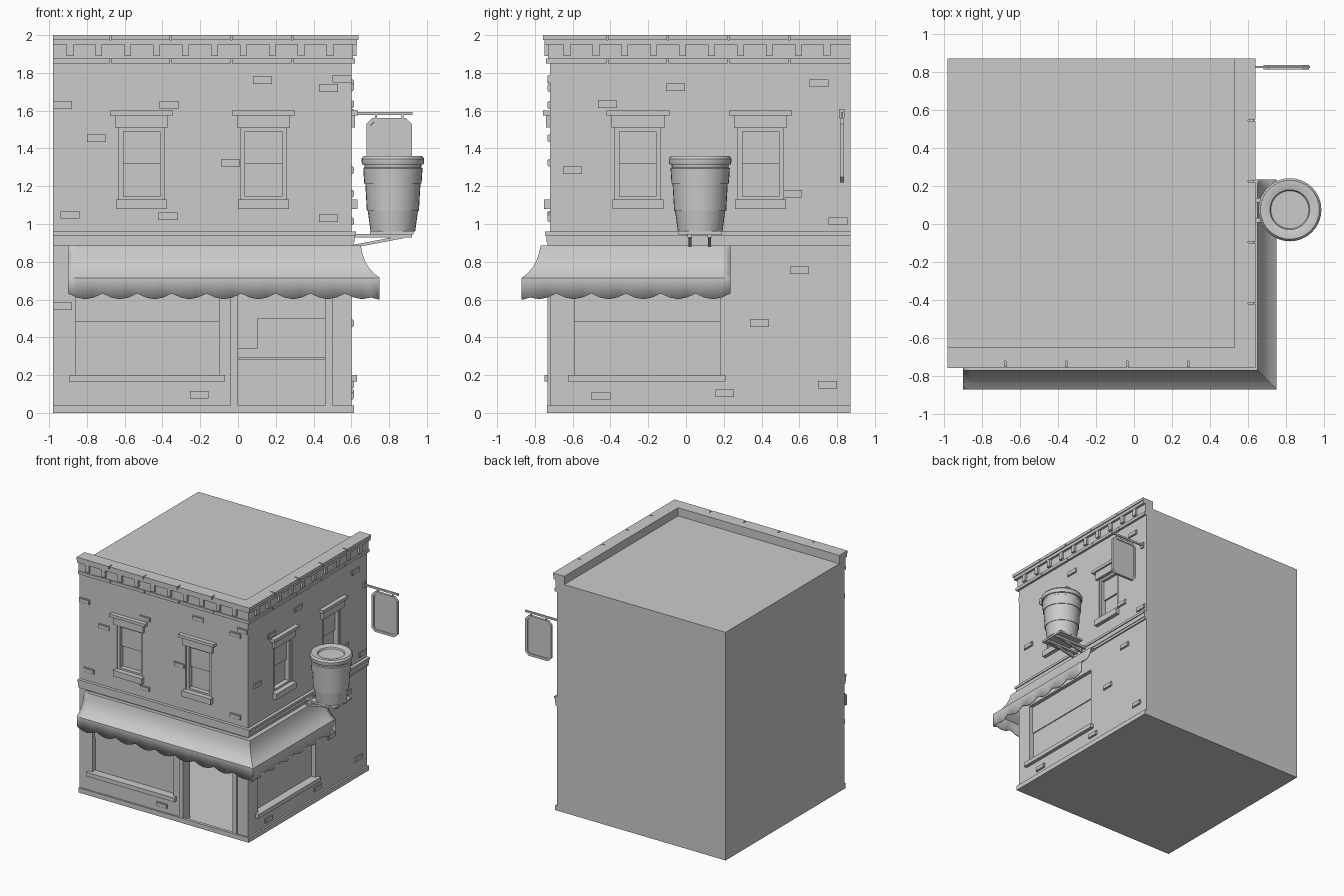
import bpy, bmesh, math
from mathutils import Vector

if "Cube" in bpy.data.objects:
    bpy.data.objects.remove(bpy.data.objects["Cube"])

# Single grey material
grey = bpy.data.materials.new("plain_grey")
grey.use_nodes = True
colour = (0.6, 0.6, 0.6, 1)
grey.diffuse_color = colour
grey.node_tree.nodes["Principled BSDF"].inputs["Base Color"].default_value = colour

LEFT, BACK, FRONT, RIGHT = -0.98, 0.87, -0.72, 0.60


def finish(name, bm):
    bmesh.ops.recalc_face_normals(bm, faces=bm.faces)
    mesh = bpy.data.meshes.new(name)
    bm.to_mesh(mesh)
    bm.free()
    mesh.materials.append(grey)
    ob = bpy.data.objects.new(name, mesh)
    bpy.context.collection.objects.link(ob)
    return ob


def box(name, x0, x1, y0, y1, z0, z1):
    bm = bmesh.new()
    bmesh.ops.create_cube(bm, size=1)
    for v in bm.verts:
        v.co = ((x0, x1)[v.co.x > 0], (y0, y1)[v.co.y > 0], (z0, z1)[v.co.z > 0])
    return finish(name, bm)


def wall_box(name, side, u0, u1, z0, z1, inner, outer):
    """Box on a street wall; inner and outer are distances out from the wall."""
    if side == "front":
        return box(name, u0, u1, FRONT - outer, FRONT - inner, z0, z1)
    return box(name, RIGHT + inner, RIGHT + outer, u0, u1, z0, z1)


def band(name, z0, z1, out):
    """Moulding that wraps both street walls."""
    wall_box(name + "_front", "front", LEFT, RIGHT + out, z0, z1, -0.01, out)
    wall_box(name + "_right", "right", FRONT, BACK, z0, z1, -0.01, out)


def split_band(name, z0, z1, out):
    """Moulding cut into lengths with narrow joints."""
    for side, start, end, joint in (("front", LEFT, RIGHT + out, -0.677),
                                    ("right", FRONT - out, BACK, -0.417)):
        edges = [start] + [joint + 0.321 * i for i in range(4)] + [end]
        for a, b in zip(edges, edges[1:]):
            wall_box(name, side, a + 0.004 * (a != start), b - 0.004 * (b != end), z0, z1, -0.01, out)


# Building body with parapet
body = box("building_body", LEFT, RIGHT, FRONT, BACK, 0, 1.93)
box("parapet_front", LEFT, RIGHT, FRONT, -0.65, 1.9, 2)
box("parapet_right", 0.53, RIGHT, FRONT, BACK, 1.9, 2)

# Openings: shop room, doorway and windows
shop_windows = [("front", -0.86, -0.10), ("right", -0.59, 0.18)]
upper_windows = [("front", -0.51), ("front", 0.135), ("right", -0.255), ("right", 0.395)]
cutters = [box("room_cutter", -0.85, 0.50, -0.64, 0.7, 0.012, 0.82),
           box("door_cutter", 0, 0.46, -0.8, -0.6, 0.012, 0.70)]
for side, a, b in shop_windows:
    cutters.append(wall_box("window_cutter", side, a, b, 0.2, 0.72, -0.04, 0.1))
for side, c in upper_windows:
    cutters.append(wall_box("window_cutter", side, c - 0.12, c + 0.12, 1.13, 1.51, -0.05, 0.1))
for cutter in cutters:
    cutter.hide_render = True
    mod = body.modifiers.new("cut", "BOOLEAN")
    mod.operation, mod.solver, mod.object = "DIFFERENCE", "EXACT", cutter
bpy.context.view_layer.update()
result = bpy.data.meshes.new_from_object(body.evaluated_get(bpy.context.evaluated_depsgraph_get()))
body.modifiers.clear()
body.data = result
for cutter in cutters:
    bpy.data.objects.remove(cutter)

# Shop window sills and sashes
for side, a, b in shop_windows:
    wall_box("shop_sill", side, a - 0.035, b + 0.03, 0.165, 0.2, -0.01, 0.03)
    wall_box("shop_upper_pane", side, a, b, 0.48, 0.72, -0.045, -0.032)

# Upper windows
for side, c in upper_windows:
    for s in (-1, 1):
        u0, u1 = sorted((c + s * 0.12, c + s * 0.097))
        wall_box("window_jamb", side, u0, u1, 1.13, 1.51, -0.05, -0.01)
    wall_box("window_bottom_rail", side, c - 0.1, c + 0.1, 1.13, 1.145, -0.05, -0.01)
    wall_box("window_top_rail", side, c - 0.1, c + 0.1, 1.49, 1.51, -0.05, -0.01)
    wall_box("window_upper_pane", side, c - 0.1, c + 0.1, 1.32, 1.49, -0.05, -0.035)
    wall_box("window_sill", side, c - 0.135, c + 0.135, 1.08, 1.13, -0.01, 0.033)
    wall_box("window_lintel", side, c - 0.14, c + 0.14, 1.51, 1.575, -0.01, 0.02)
    wall_box("window_cap", side, c - 0.167, c + 0.167, 1.575, 1.6, -0.01, 0.036)

# Door posts and shop counter
wall_box("door_post_left", "front", 0.46, 0.5, 0.01, 0.72, -0.05, 0.012)
wall_box("door_post_right", "front", -0.04, 0, 0.01, 0.72, -0.05, 0.012)
box("counter", -0.4, 0.5, 0.36, 0.5, 0.01, 0.28)
box("counter_top", -0.42, 0.5, 0.34, 0.52, 0.28, 0.295)
box("back_shelf", 0.1, 0.5, 0.6, 0.7, 0.01, 0.5)
box("back_cabinet", -0.4, 0.1, 0.6, 0.7, 0.01, 0.34)

# Plinth, middle ledge and cornice
band("plinth", 0, 0.04, 0.015)
band("ledge_lower", 0.885, 0.905, 0.012)
band("ledge_middle", 0.905, 0.94, 0.018)
band("ledge_upper", 0.94, 0.96, 0.026)
split_band("cornice_lower", 1.85, 1.875, 0.02)
band("frieze", 1.875, 1.95, 0.01)
band("cornice_step", 1.95, 1.975, 0.03)
split_band("cornice_top", 1.975, 2, 0.038)
for side, start in (("front", -0.89), ("right", -0.63)):
    for i in range(10):
        u = start + 0.153 * i
        wall_box("dentil", side, u - 0.018, u + 0.018, 1.89, 1.95, 0, 0.028)

# Loose bricks standing proud of the walls
bricks = {
    "front": [(-.93, 1.63), (-.75, 1.455), (-.365, 1.63), (.13, 1.76), (.48, 1.72), (.55, 1.77),
              (-.89, 1.05), (-.37, 1.04), (-.04, 1.325), (.48, 1.03), (-.93, .565), (-.205, .095)],
    "right": [(-.415, 1.635), (-.055, 1.725), (.705, 1.745), (-.6, 1.285), (.565, 1.16),
              (.805, 1.015), (.6, .755), (.39, .475), (.75, .15), (.205, .105), (-.45, .09)]}
for side, spots in bricks.items():
    for u, z in spots:
        wall_box("brick", side, u - 0.05, u + 0.05, z - 0.02, z + 0.02, -0.01, 0.008)
        wall_box("brick_face", side, u - 0.045, u + 0.045, z - 0.015, z + 0.015, 0, 0.013)

# Awning: curved profile swept round the corner, with a scalloped valance
profile = [(0, .887), (.05, .885), (.058, .845), (.072, .805), (.092, .77), (.12, .738), (.15, .715)]
steps = 36
bm = bmesh.new()
rows = []
for side, start, end, count in (("front", -0.9, RIGHT, steps), ("right", FRONT, 0.235, 24)):
    for i in range(count + 1):
        if side == "right" and i == 0:
            continue
        t = i / count
        low = 0.632 - 0.03 * abs(math.sin(math.pi * i / 4))
        corner = side == "front" and i == count
        row = []
        for out, z in profile + [(.15, low if not corner else 0.6)]:
            if side == "front":
                row.append(bm.verts.new((start + (end + out - start) * t, FRONT - out, z)))
            else:
                y0 = start - out
                row.append(bm.verts.new((RIGHT + out, y0 + (end - y0) * t, z)))
        rows.append(row)
for r0, r1 in zip(rows, rows[1:]):
    for j in range(len(r0) - 1):
        bm.faces.new((r0[j], r0[j + 1], r1[j + 1], r1[j]))
awning = finish("awning", bm)
solid = awning.modifiers.new("thickness", "SOLIDIFY")
solid.thickness = 0.008

# Large lidded cup on a wall bracket
cup_profile = [(0, .96), (.118, .96), (.133, 1.07), (.138, 1.07), (.146, 1.215), (.152, 1.215),
               (.157, 1.295), (.15, 1.3), (.152, 1.315), (.162, 1.315), (.166, 1.33), (.166, 1.345),
               (.155, 1.36), (.13, 1.36), (.105, 1.352), (.1, 1.34), (0, 1.34)]
bm = bmesh.new()
verts = [bm.verts.new((0.82 + r, 0.075, z)) for r, z in cup_profile]
edges = [bm.edges.new(pair) for pair in zip(verts, verts[1:])]
bmesh.ops.spin(bm, geom=verts + edges, cent=(0.82, 0.075, 0), axis=(0, 0, 1),
               angle=math.tau, steps=32, use_merge=True)
bmesh.ops.remove_doubles(bm, verts=bm.verts, dist=0.0005)
cup = finish("cup", bm)

box("cup_platform", 0.70, 0.93, -0.04, 0.19, 0.945, 0.962)
for y in (0.02, 0.125):
    box("bracket_arm", RIGHT, 0.92, y - 0.012, y + 0.012, 0.928, 0.946)
    brace = box("bracket_brace", RIGHT, 0.88, y - 0.008, y + 0.008, -0.008, 0.008)
    for v in brace.data.vertices:
        v.co.z += 0.88 + 0.19 * (v.co.x - RIGHT)

# Hanging sign with clipped corners and a sunken face
box("sign_rod", RIGHT, 0.925, 0.82, 0.83, 1.578, 1.594)
box("sign_mount", RIGHT, 0.612, 0.81, 0.84, 1.56, 1.61)
for x in (0.73, 0.87):
    box("sign_hook", x - 0.005, x + 0.005, 0.82, 0.83, 1.55, 1.58)
bm = bmesh.new()
outline = [Vector((sx * (0.12 - a), 0, sz * (0.17 - b)))
           for sx, sz, flip in ((1, 1, 0), (-1, 1, 1), (-1, -1, 0), (1, -1, 1))
           for a, b in (((0, .03), (.03, 0)) if not flip else ((.03, 0), (0, .03)))]
face = bm.faces.new([bm.verts.new(p + Vector((0.8, 0.814, 1.39))) for p in outline])
ext = bmesh.ops.extrude_face_region(bm, geom=[face], use_keep_orig=True)
bmesh.ops.translate(bm, verts=[g for g in ext["geom"] if isinstance(g, bmesh.types.BMVert)], vec=(0, 0.022, 0))
bmesh.ops.recalc_face_normals(bm, faces=bm.faces)
panels = [f for f in bm.faces if len(f.verts) == 8]
bmesh.ops.inset_individual(bm, faces=panels, thickness=0.022)
bmesh.ops.inset_individual(bm, faces=panels, thickness=0.001, depth=-0.006)
finish("sign_panel", bm)

# Smooth the rounded parts, keeping sharp edges
bpy.ops.object.select_all(action="DESELECT")
for ob in (cup, awning):
    ob.select_set(True)
bpy.context.view_layer.objects.active = cup
bpy.ops.object.shade_smooth_by_angle(angle=math.radians(35))
